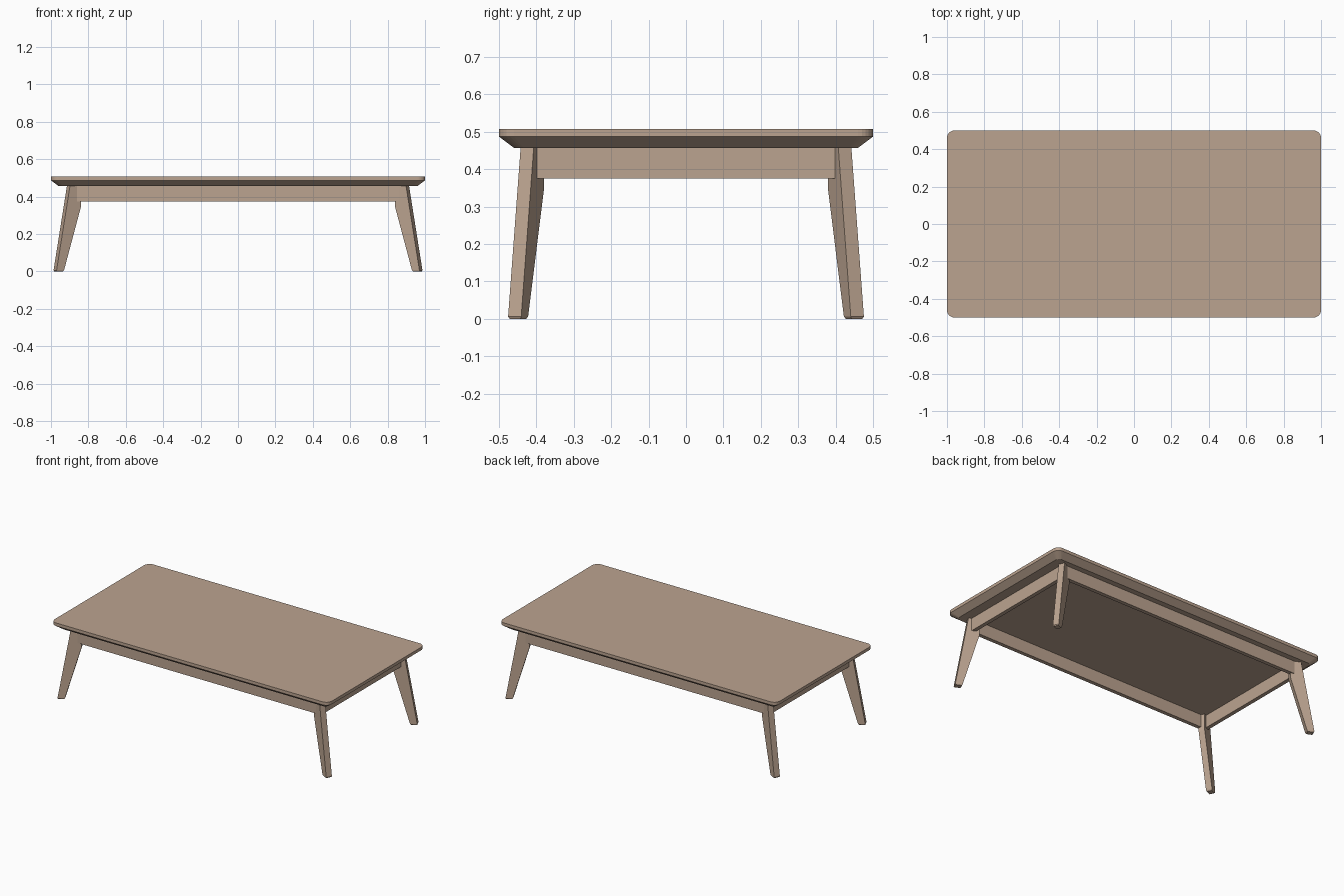
import bpy, bmesh, math
from mathutils import Vector

if "Cube" in bpy.data.objects:
    bpy.data.objects.remove(bpy.data.objects["Cube"])

wood = bpy.data.materials.new("warm_wood")
wood.diffuse_color = (0.50, 0.37, 0.28, 1)
wood.use_nodes = True
wood.node_tree.nodes["Principled BSDF"].inputs["Base Color"].default_value = wood.diffuse_color


def loft(name, rings):
    """Skin a stack of equal-length rings and cap both ends."""
    bm = bmesh.new()
    loops = [[bm.verts.new(p) for p in ring] for ring in rings]
    n = len(loops[0])
    for a, b in zip(loops, loops[1:]):
        for i in range(n):
            j = (i + 1) % n
            bm.faces.new((a[i], a[j], b[j], b[i]))
    bm.faces.new(loops[0])
    bm.faces.new(loops[-1])
    bmesh.ops.recalc_face_normals(bm, faces=bm.faces)
    mesh = bpy.data.meshes.new(name)
    bm.to_mesh(mesh)
    bm.free()
    mesh.materials.append(wood)
    obj = bpy.data.objects.new(name, mesh)
    bpy.context.collection.objects.link(obj)
    return obj


def rounded_rect(hx, hy, r, z, steps=6):
    pts = []
    for q, (sx, sy) in enumerate([(1, 1), (-1, 1), (-1, -1), (1, -1)]):
        for k in range(steps + 1):
            a = math.pi / 2 * (q + k / steps)
            pts.append((sx * (hx - r) + r * math.cos(a),
                        sy * (hy - r) + r * math.sin(a), z))
    return pts


def box(name, x0, x1, y0, y1, z0, z1):
    corners = [(x0, y0), (x1, y0), (x1, y1), (x0, y1)]
    return loft(name, [[(x, y, z) for x, y in corners] for z in (z0, z1)])


# Table top with an undercut chamfer
loft("table_top", [rounded_rect(0.96, 0.46, 0.025, 0.457),
                   rounded_rect(1.0, 0.5, 0.04, 0.487),
                   rounded_rect(1.0, 0.5, 0.04, 0.507)])

# Splayed tapering legs: (z, outer reach, inner reach, half thickness)
LEG = [(0.0, -0.004, -0.040, 0.016), (0.006, -0.001, -0.045, 0.0193),
       (0.35, -0.0613, -0.146, 0.0193), (0.457, -0.08, -0.146, 0.0193)]
ANGLE = math.radians(25)
out = Vector((math.cos(ANGLE), math.sin(ANGLE)))
side = Vector((math.sin(ANGLE), -math.cos(ANGLE)))
foot = Vector((0.979, 0.4585))


def leg(name, sx, sy):
    rings = []
    for z, ro, ri, h in LEG:
        pts = [foot + out * r + side * s
               for r, s in ((ro, h), (ro, -h), (ri, -h), (ri, h))]
        rings.append([(sx * p.x, sy * p.y, z) for p in pts])
    loft(name, rings)


for sx, xn in ((-1, "left"), (1, "right")):
    for sy, yn in ((-1, "front"), (1, "back")):
        leg(f"{yn}_{xn}_leg", sx, sy)

# Apron rails between the legs
for s, name in ((-1, "front"), (1, "back")):
    box(f"{name}_apron", -0.86, 0.86, *sorted((s * 0.40, s * 0.425)), 0.375, 0.457)
for s, name in ((-1, "left"), (1, "right")):
    box(f"{name}_apron", *sorted((s * 0.872, s * 0.897)), -0.40, 0.40, 0.375, 0.457)
